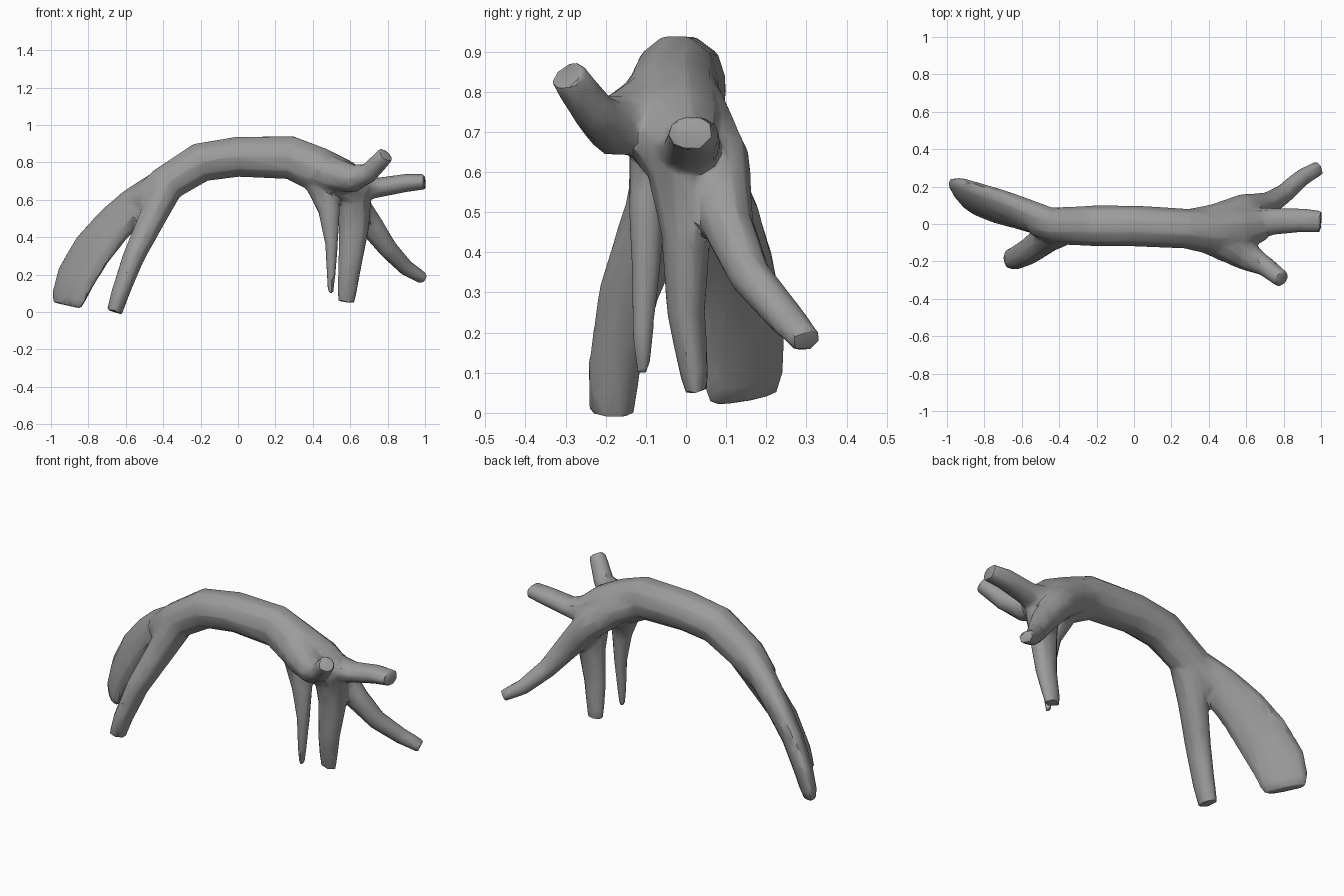
import bpy, bmesh, math
from mathutils import Vector

cube = bpy.data.objects.get("Cube")
if cube:
    bpy.data.objects.remove(cube, do_unlink=True)

SIDES = 10
bm = bmesh.new()


def limb(stations, wide=(0, 1, 0)):
    """Loft an elliptical tube: stations are x, y, z, half width, half depth."""
    centres = [Vector(s[:3]) for s in stations]
    rings = []
    for i, s in enumerate(stations):
        ahead = centres[min(i + 1, len(centres) - 1)]
        along = (ahead - centres[max(i - 1, 0)]).normalized()
        u = Vector(wide)
        u = (u - along * u.dot(along)).normalized()
        v = along.cross(u)
        ring = []
        for k in range(SIDES):
            a = math.tau * k / SIDES
            p = centres[i] + u * math.cos(a) * s[3] + v * math.sin(a) * s[4]
            ring.append(bm.verts.new(p))
        rings.append(ring)
    for low, high in zip(rings, rings[1:]):
        for k in range(SIDES):
            n = (k + 1) % SIDES
            bm.faces.new((low[k], low[n], high[n], high[k]))
    bm.faces.new(rings[0][::-1])
    bm.faces.new(rings[-1])


# Arched trunk
limb([(-.52, .01, .575, .08, .085), (-.4, -.01, .675, .1, .1),
      (-.2, -.01, .8, .11, .11), (0, -.01, .83, .11, .112),
      (.28, -.025, .825, .107, .12), (.42, -.04, .765, .125, .125),
      (.56, -.03, .7, .13, .12), (.67, -.01, .63, .09, .1)])

# Broad flattened root, twisted outwards
limb([(-.4, -.01, .68, .09, .08), (-.55, .04, .575, .11, .075),
      (-.67, .08, .46, .13, .068), (-.78, .11, .33, .145, .06),
      (-.87, .14, .18, .145, .053), (-.905, .145, .08, .13, .045),
      (-.915, .145, .035, .11, .035)], (-.6, .75, .4))

# Front root
limb([(-.38, -.02, .67, .1, .09), (-.46, -.07, .5, .085, .075),
      (-.56, -.145, .29, .075, .06), (-.63, -.18, .1, .066, .05),
      (-.66, -.185, 0, .056, .044)])

# Raised front stub
limb([(.36, -.05, .79, .09, .09), (.5, -.105, .735, .1, .1),
      (.62, -.18, .715, .077, .077), (.7, -.225, .745, .055, .055),
      (.79, -.295, .84, .047, .047)])

# Outward stub
limb([(.58, -.01, .67, .1, .1), (.75, .015, .665, .072, .055),
      (.9, .02, .69, .065, .05), (1, .012, .697, .058, .043)])

# Drooping rear branch
limb([(.28, -.005, .81, .08, .08), (.44, .025, .74, .085, .09),
      (.58, .07, .63, .09, .09), (.71, .105, .465, .065, .068),
      (.8, .16, .34, .053, .053), (.9, .25, .235, .047, .043),
      (.99, .3, .18, .04, .033)])

# Central hanging branch
limb([(.62, -.01, .66, .1, .1), (.62, 0, .45, .062, .083),
      (.598, 0, .25, .048, .064), (.582, .02, .1, .036, .052),
      (.578, .025, .053, .028, .045)])

# Thin hanging twig
limb([(.44, -.06, .7, .08, .09), (.488, -.095, .54, .05, .06),
      (.5, -.1, .36, .036, .035), (.498, -.108, .2, .027, .024),
      (.495, -.107, .1, .016, .015)])

bmesh.ops.recalc_face_normals(bm, faces=bm.faces)
mesh = bpy.data.meshes.new("driftwood_branch")
bm.to_mesh(mesh)
bm.free()
wood = bpy.data.objects.new("driftwood_branch", mesh)
bpy.context.collection.objects.link(wood)

# Fuse the limbs into one skin with soft crotches and irregular facets
fuse = wood.modifiers.new("fuse", 'REMESH')
fuse.mode = 'VOXEL'
fuse.voxel_size = .01
soften = wood.modifiers.new("soften", 'SMOOTH')
soften.iterations = 4
facet = wood.modifiers.new("facet", 'DECIMATE')
facet.ratio = .04
graph = bpy.context.evaluated_depsgraph_get()
skin = bpy.data.meshes.new_from_object(wood.evaluated_get(graph))
wood.modifiers.clear()
wood.data = skin

# Weathered grey wood
grey = bpy.data.materials.new("weathered_grey")
grey.use_nodes = True
colour = (.33, .33, .33, 1)
grey.diffuse_color = colour
grey.node_tree.nodes["Principled BSDF"].inputs["Base Color"].default_value = colour
skin.materials.clear()
skin.materials.append(grey)

bpy.ops.object.select_all(action='DESELECT')
wood.select_set(True)
bpy.context.view_layer.objects.active = wood
bpy.ops.object.shade_smooth_by_angle(angle=math.radians(35))
